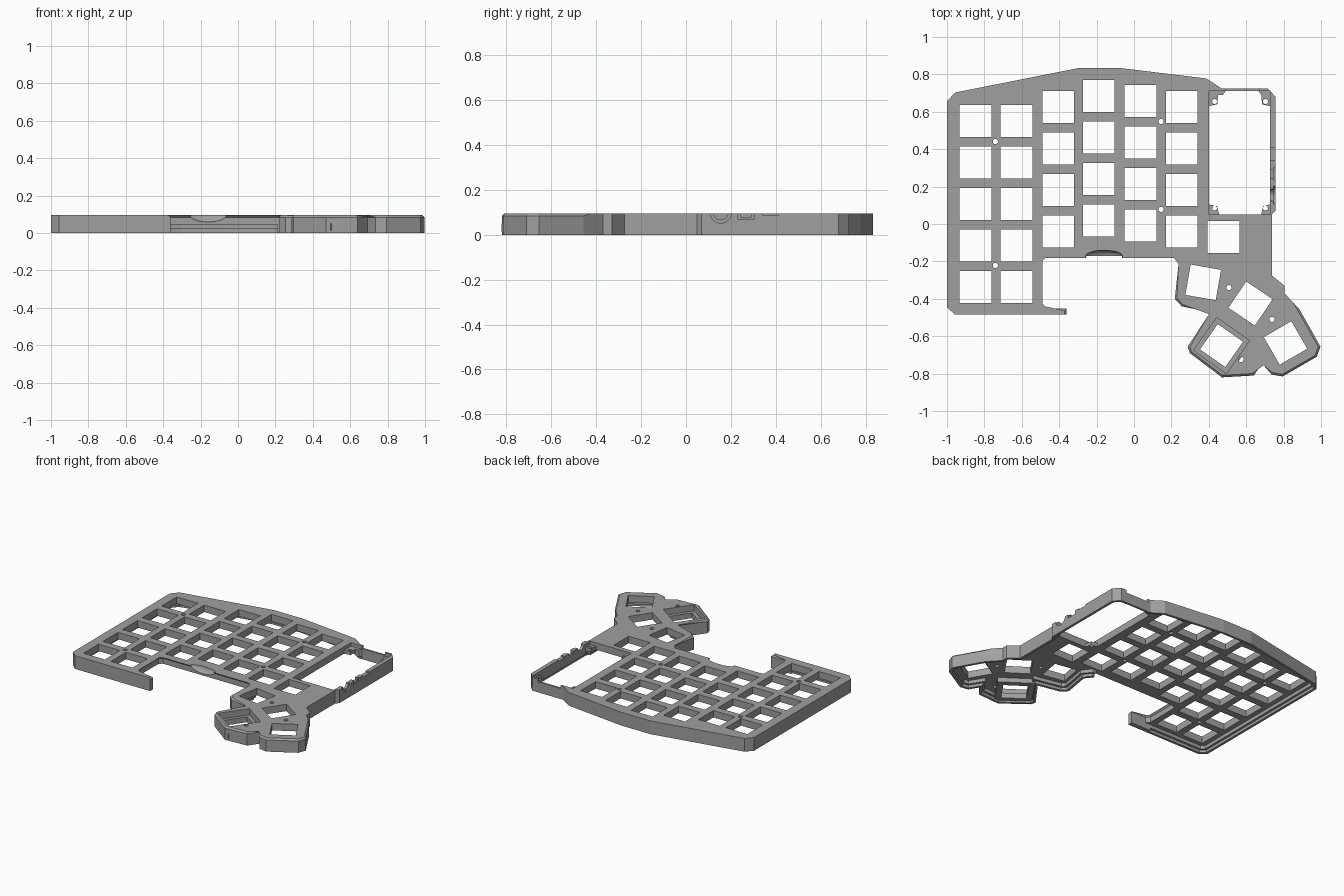
import bpy, bmesh, math
from mathutils import Vector, Matrix

if "Cube" in bpy.data.objects:
    bpy.data.objects.remove(bpy.data.objects["Cube"])

TOP, PLATE = 0.095, 0.045      # top of the case, underside of the switch plate
KEY = 0.17                     # switch opening

grey = bpy.data.materials.new("case grey")
grey.diffuse_color = (0.35, 0.35, 0.35, 1)
grey.use_nodes = True
grey.node_tree.nodes["Principled BSDF"].inputs["Base Color"].default_value = grey.diffuse_color


def make_object(name, bm):
    bmesh.ops.recalc_face_normals(bm, faces=bm.faces)
    mesh = bpy.data.meshes.new(name)
    bm.to_mesh(mesh)
    bm.free()
    mesh.materials.append(grey)
    obj = bpy.data.objects.new(name, mesh)
    bpy.context.collection.objects.link(obj)
    return obj


def add_prism(bm, pts, z0, z1):
    low = [bm.verts.new((x, y, z0)) for x, y in pts]
    high = [bm.verts.new((x, y, z1)) for x, y in pts]
    bm.faces.new(low[::-1])
    bm.faces.new(high)
    for i in range(len(pts)):
        j = (i + 1) % len(pts)
        bm.faces.new((low[i], low[j], high[j], high[i]))


def prisms(name, shapes):
    bm = bmesh.new()
    for pts, z0, z1 in shapes:
        add_prism(bm, pts, z0, z1)
    return make_object(name, bm)


def square(x, y, size, deg=0):
    a = math.radians(deg)
    h = size / 2
    return [(x + u * math.cos(a) - v * math.sin(a), y + u * math.sin(a) + v * math.cos(a))
            for u, v in ((-h, -h), (h, -h), (h, h), (-h, h))]


def rect(x0, x1, y0, y1):
    return [(x0, y0), (x1, y0), (x1, y1), (x0, y1)]


def circle(x, y, r, n=16):
    return [(x + r * math.cos(2 * math.pi * i / n), y + r * math.sin(2 * math.pi * i / n)) for i in range(n)]


def inset(pts, d):
    """Mitred inward offset of a counter-clockwise outline."""
    out = []
    for i, p in enumerate(pts):
        a, b, c = Vector(pts[i - 1]), Vector(p), Vector(pts[(i + 1) % len(pts)])
        e, f = (b - a).normalized(), (c - b).normalized()
        n, m = Vector((-e.y, e.x)), Vector((-f.y, f.x))
        out.append(tuple(b + (n + m) * (d / (1 + n.dot(m)))))
    return out


def cut(obj, cutter):
    cutter.hide_render = True
    mod = obj.modifiers.new("cut", 'BOOLEAN')
    mod.operation, mod.solver, mod.object = 'DIFFERENCE', 'EXACT', cutter
    bpy.context.view_layer.update()
    mesh = bpy.data.meshes.new_from_object(obj.evaluated_get(bpy.context.evaluated_depsgraph_get()))
    obj.modifiers.clear()
    obj.data = mesh
    bpy.data.objects.remove(cutter)


# Case outline, split around the thin arm that closes the front notch
left = [(-1, -.445), (-.957, -.485)]
arm = [(-.36, -.485), (-.36, -.452), (-.478, -.452), (-.50, -.43)]
rest = [(-.50, -.19), (-.478, -.17), (.218, -.17), (.25, -.21), (.218, -.40), (.255, -.44),
        (.42, -.475), (.287, -.655), (.298, -.69), (.47, -.82), (.64, -.81), (.693, -.735),
        (.735, -.805), (.795, -.815), (.977, -.71), (.997, -.655), (.885, -.457), (.805, -.37),
        (.805, -.33), (.737, -.275), (.737, .05), (.757, .07), (.757, .68), (.715, .725),
        (.468, .725), (.388, .778), (-.066, .833), (-.30, .833), (-.957, .703), (-1, .655)]

# Case body, with the notch and thumb cluster chamfered along the top
bm = bmesh.new()
add_prism(bm, left + arm + rest, 0, TOP)
rim = []
for e in bm.edges:
    mid = (e.verts[0].co + e.verts[1].co) / 2
    if mid.z > TOP - .001 and mid.x > -.52 and mid.y < -.16 and not (mid.x > .73 and mid.y > -.45):
        rim.append(e)
bmesh.ops.bevel(bm, geom=rim, offset=.011, segments=1, affect='EDGES')
case = make_object("keyboard_case", bm)

# Hollow underside with a stepped rim, open below the notch edge
hollow = left[:2] + [(-.50, -.485)] + rest
cut(case, prisms("cavity", [(inset(hollow, .033), -.02, PLATE)]))
cut(case, prisms("rim_step", [(inset(hollow, .018), -.02, .02)]))
cut(case, prisms("notch_side_gap", [(rect(-.55, -.47, -.452, -.15), -.02, PLATE)]))
cut(case, prisms("notch_back_gap", [(rect(-.55, .21, -.22, -.12), -.02, PLATE)]))

# Switch openings: staggered columns and the thumb keys
keys = []
for x, y, count in ((-.848, .551, 5), (-.629, .551, 5), (-.405, .626, 4),
                    (-.188, .685, 4), (.035, .658, 4), (.255, .626, 4)):
    keys += [square(x, y - .222 * i, KEY) for i in range(count)]
keys += [square(.479, -.07, KEY), square(.37, -.312, .165, -10),
         square(.623, -.425, KEY, -34), square(.81, -.636, KEY, 30)]
screws = [(-.741, .441), (-.741, -.222), (.145, .548), (.145, .078),
          (.508, -.34), (.738, -.51), (.572, -.724)]
holes = keys + [circle(x, y, .014) for x, y in screws]
cut(case, prisms("openings", [(p, -.05, .15) for p in holes]))

# Deep thumb key well with its own lower floor
cut(case, prisms("well_recess", [(square(.468, -.65, .215, -35), .02, .15)]))
well = prisms("thumb_well", [(square(.468, -.65, .245, -35), .012, .05)])
cut(well, prisms("well_opening", [(square(.468, -.65, .165, -35), -.05, .15)]))

# Controller window, leaving four lowered corner lugs with screw holes
window = [(.40, .105), (.445, .095), (.455, .05), (.68, .05), (.69, .095), (.727, .105),
          (.727, .63), (.685, .64), (.68, .69), (.665, .71), (.49, .71), (.475, .69),
          (.45, .69), (.445, .64), (.40, .63)]
cut(case, prisms("window", [(window, -.05, .15)]))
cut(case, prisms("lug_drop", [(rect(.40, .727, .05, .71), .07, .15)]))
cut(case, prisms("lug_holes", [(circle(x, y, .013), -.05, .15)
                               for x in (.431, .703) for y in (.085, .655)]))

# Port cut-outs in the back and right walls
cut(case, prisms("back_port", [(rect(.49, .67, .69, .75), .075, .15)]))
cut(case, prisms("switch_ports", [(rect(.70, .80, .245, .29), .078, .15),
                                  (rect(.70, .80, .34, .41), .086, .15)]))
cut(case, prisms("switch_recess", [(rect(.747, .80, .232, .303), .069, .15)]))
for r, x0 in ((.033, .70), (.048, .747)):
    bm = bmesh.new()
    bmesh.ops.create_cone(bm, cap_ends=True, segments=32, radius1=r, radius2=r, depth=.1,
                          matrix=Matrix.Translation((x0 + .05, .155, .10)) @ Matrix.Rotation(math.pi / 2, 4, 'Y'))
    cut(case, make_object("jack_port", bm))

# Finger scoop at the back of the notch
bm = bmesh.new()
bmesh.ops.create_uvsphere(bm, u_segments=32, v_segments=16, radius=1,
                          matrix=Matrix.Translation((-.16, -.172, .098)) @ Matrix.Diagonal((.1, .032, .04, 1)))
cut(case, make_object("scoop", bm))
